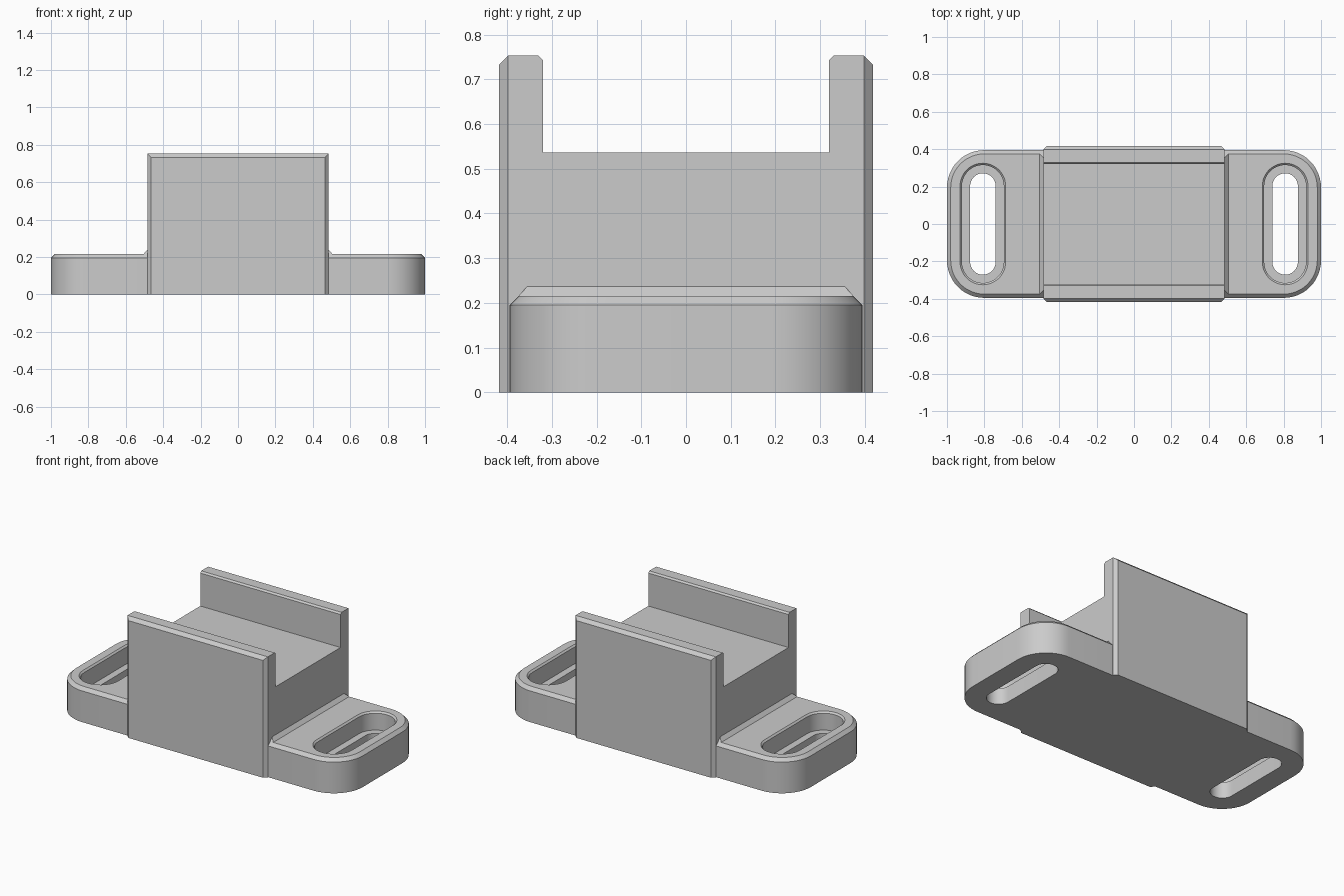
import bpy, bmesh, math

cube = bpy.data.objects.get("Cube")
if cube:
    bpy.data.objects.remove(cube, do_unlink=True)

grey = bpy.data.materials.new("light_grey")
grey.use_nodes = True
colour = (0.6, 0.6, 0.6, 1)
grey.diffuse_color = colour
grey.node_tree.nodes["Principled BSDF"].inputs["Base Color"].default_value = colour


def finish(name, bm):
    bmesh.ops.recalc_face_normals(bm, faces=bm.faces)
    mesh = bpy.data.meshes.new(name)
    bm.to_mesh(mesh)
    bm.free()
    mesh.materials.append(grey)
    obj = bpy.data.objects.new(name, mesh)
    bpy.context.collection.objects.link(obj)
    return obj


def rounded_loft(name, rings, cx=0, segments=12):
    """Stack rounded rectangles given as (half width, half depth, radius, z)."""
    bm = bmesh.new()
    loops = []
    for hw, hd, r, z in rings:
        loop = []
        for q, (sx, sy) in enumerate([(1, 1), (-1, 1), (-1, -1), (1, -1)]):
            for i in range(segments + 1):
                a = (q + i / segments) * math.pi / 2
                loop.append(bm.verts.new((cx + sx * (hw - r) + r * math.cos(a),
                                          sy * (hd - r) + r * math.sin(a), z)))
        loops.append(loop)
    for low, high in zip(loops, loops[1:]):
        for i in range(len(low)):
            j = (i + 1) % len(low)
            bm.faces.new((low[i], low[j], high[j], high[i]))
    bm.faces.new(loops[0][::-1])
    bm.faces.new(loops[-1])
    return finish(name, bm)


def combine(target, other, operation):
    mod = target.modifiers.new(operation.lower(), 'BOOLEAN')
    mod.operation, mod.solver, mod.object = operation, 'EXACT', other
    bpy.context.view_layer.objects.active = target
    bpy.ops.object.modifier_apply(modifier=mod.name)
    bpy.data.objects.remove(other, do_unlink=True)


# Rounded mounting plate with a chamfered rim
bracket = rounded_loft("mounting_bracket", [
    (1, 0.395, 0.2, 0), (1, 0.395, 0.2, 0.195), (0.98, 0.375, 0.18, 0.215)])

# U-shaped cradle block
W, D, H, INNER, FLOOR = 0.485, 0.418, 0.753, 0.32, 0.537
profile = [(-D, 0), (D, 0), (D, H), (INNER, H), (INNER, FLOOR),
           (-INNER, FLOOR), (-INNER, H), (-D, H)]
bm = bmesh.new()
face = bm.faces.new([bm.verts.new((-W, y, z)) for y, z in profile])
side = bmesh.ops.extrude_face_region(bm, geom=[face])
bmesh.ops.translate(bm, vec=(2 * W, 0, 0),
                    verts=[v for v in side["geom"] if isinstance(v, bmesh.types.BMVert)])


def chamfer(bm, test, size):
    edges = [e for e in bm.edges if test(*[v.co for v in e.verts])]
    bmesh.ops.bevel(bm, geom=edges, offset=size, segments=1, affect='EDGES')


def inner_rim(a, b):
    return all(abs(abs(p.y) - INNER) < 1e-4 and p.z > H - 1e-4 for p in (a, b))


def outer_edge(a, b):
    outside = all(abs(p.y) > D - 1e-4 for p in (a, b)) and a.y * b.y > 0
    return outside and (abs(a.z - b.z) > 0.1 or min(a.z, b.z) > H - 1e-4)


chamfer(bm, inner_rim, 0.01)
chamfer(bm, outer_edge, 0.02)
combine(bracket, finish("cradle", bm), 'UNION')

for s in (-1, 1):
    # Sloped fillet where the cradle meets the plate
    bm = bmesh.new()
    for y in (-1, 1):
        for x, depth, z in [(0.45, 0.355, 0.237), (W, 0.355, 0.237),
                            (0.506, 0.375, 0.215), (0.45, 0.375, 0.215)]:
            bm.verts.new((s * x, y * depth, z))
    bmesh.ops.convex_hull(bm, input=bm.verts)
    bmesh.ops.dissolve_limit(bm, angle_limit=0.01, verts=bm.verts, edges=bm.edges)
    combine(bracket, finish("fillet", bm), 'UNION')

    # Counterbored screw slot with a chamfered mouth
    steps = [(0.068, -0.1), (0.068, 0.1), (0.112, 0.1), (0.112, 0.205), (0.132, 0.225)]
    cutter = rounded_loft("slot_cutter", [(r, 0.203 + r, r, z) for r, z in steps], s * 0.808)
    cutter.hide_render = True
    combine(bracket, cutter, 'DIFFERENCE')

bpy.ops.object.select_all(action='DESELECT')
bracket.select_set(True)
bpy.context.view_layer.objects.active = bracket
bpy.ops.object.shade_smooth_by_angle(angle=math.radians(30))
